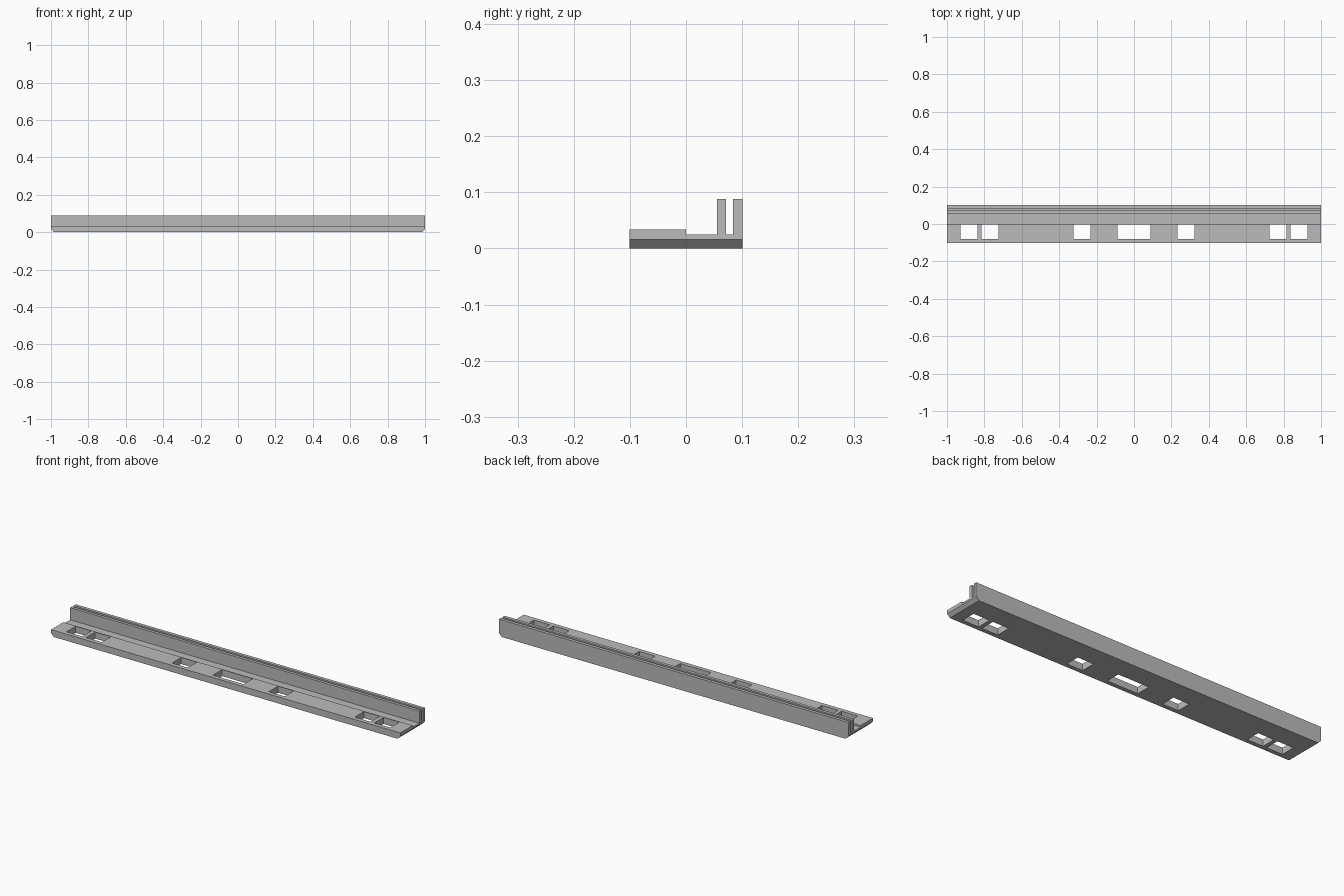
import bpy, bmesh

if "Cube" in bpy.data.objects:
    bpy.data.objects.remove(bpy.data.objects["Cube"])

grey = bpy.data.materials.new("light grey")
grey.diffuse_color = (0.5, 0.5, 0.5, 1)
grey.use_nodes = True
grey.node_tree.nodes["Principled BSDF"].inputs["Base Color"].default_value = grey.diffuse_color

# Cross-section (y, z): slotted base with a step and two upright ribs
PROFILE = [(-0.101, 0), (0.101, 0), (0.101, 0.088), (0.084, 0.088),
           (0.084, 0.025), (0.071, 0.025), (0.071, 0.088), (0.055, 0.088),
           (0.055, 0.025), (0, 0.025), (0, 0.034), (-0.101, 0.034)]
CHAMFER = 0.016


def add_object(name, bm):
    bmesh.ops.recalc_face_normals(bm, faces=bm.faces)
    mesh = bpy.data.meshes.new(name)
    bm.to_mesh(mesh)
    bm.free()
    mesh.materials.append(grey)
    obj = bpy.data.objects.new(name, mesh)
    bpy.context.collection.objects.link(obj)
    return obj


# Rail: extruded profile, with the lower end edges chamfered
bm = bmesh.new()
end = bm.faces.new([bm.verts.new((-1, y, z)) for y, z in PROFILE])
ext = bmesh.ops.extrude_face_region(bm, geom=[end], use_keep_orig=True)
bmesh.ops.translate(bm, vec=(2, 0, 0),
                    verts=[v for v in ext["geom"] if isinstance(v, bmesh.types.BMVert)])
bmesh.ops.recalc_face_normals(bm, faces=bm.faces)
low_ends = [e for e in bm.edges
            if all(v.co.z < 1e-4 for v in e.verts)
            and abs(e.verts[0].co.x - e.verts[1].co.x) < 1e-4]
bmesh.ops.bevel(bm, geom=low_ends, offset=CHAMFER, segments=1,
                profile=0.5, affect='EDGES')
rail = add_object("slotted_rail", bm)

# Slot cutters: one wide middle slot and three mirrored pairs
slots = [(-0.088, 0.088)]
for x0, x1 in [(0.232, 0.323), (0.724, 0.815), (0.836, 0.927)]:
    slots += [(x0, x1), (-x1, -x0)]
bm = bmesh.new()
for x0, x1 in slots:
    cube = bmesh.ops.create_cube(bm, size=1)["verts"]
    bmesh.ops.scale(bm, vec=(x1 - x0, 0.075, 0.2), verts=cube)
    bmesh.ops.translate(bm, vec=((x0 + x1) / 2, -0.0415, 0.02), verts=cube)
cutter = add_object("slot_cutter", bm)
cutter.hide_render = True
cutter.hide_viewport = True

cut = rail.modifiers.new("slots", 'BOOLEAN')
cut.operation = 'DIFFERENCE'
cut.solver = 'EXACT'
cut.object = cutter
